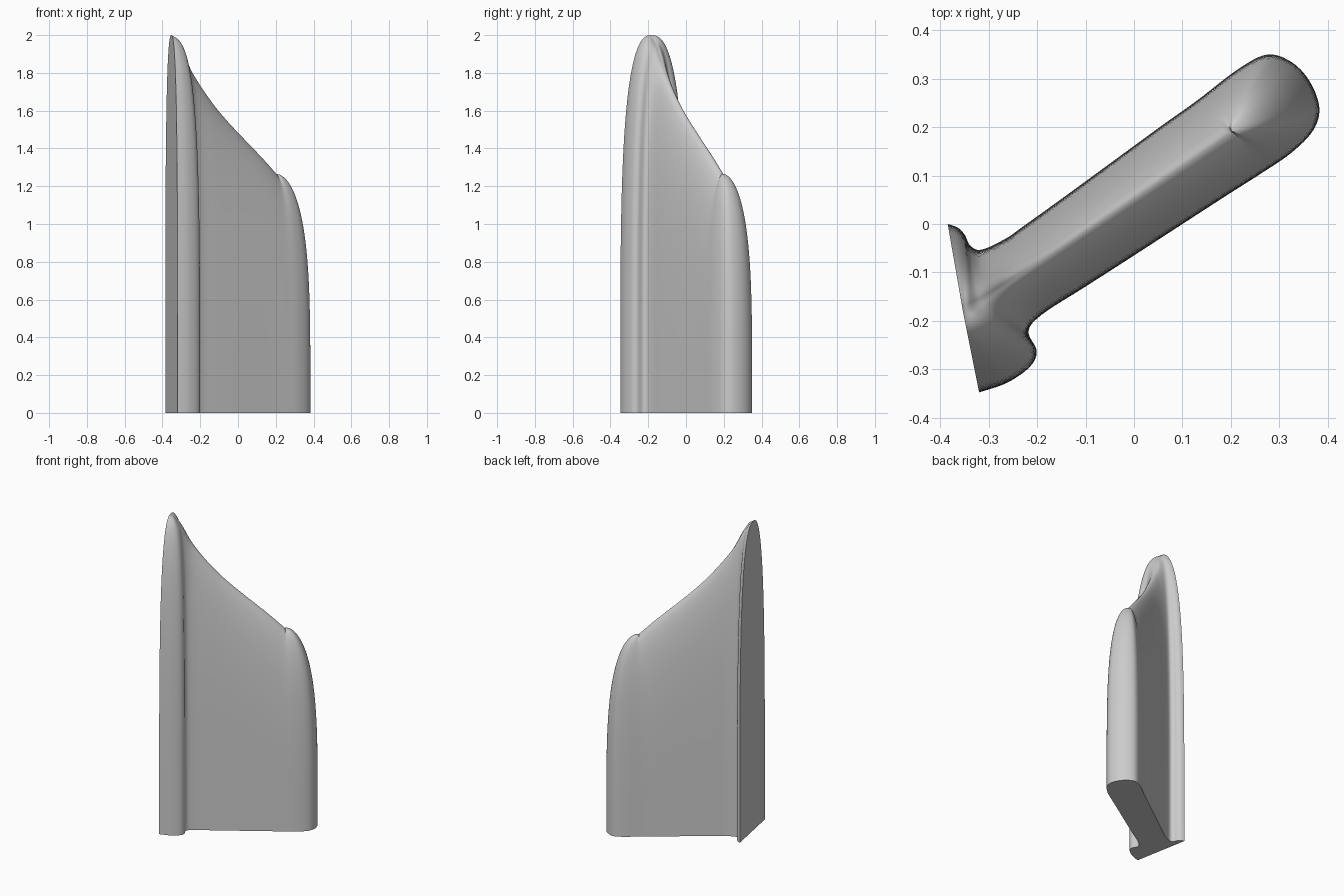
import bpy
import bmesh
import math
from mathutils import Vector

STEPS = 6     # outline points between two control points
RINGS = 40    # levels between the base and the ridge

# Remove the default object
default_cube = bpy.data.objects.get("Cube")
if default_cube:
    bpy.data.objects.remove(default_cube, do_unlink=True)

# Stations along the ridge, flange to tip:
# ridge x, ridge height, front outline x y, back outline x y
STATIONS = [
    (-.353, 2.0, -.32, -.348, -.385, 0),
    (-.35, 1.995, -.262, -.328, -.365, -.007),
    (-.34, 1.985, -.215, -.295, -.35, -.022),
    (-.325, 1.96, -.201, -.262, -.338, -.045),
    (-.3, 1.92, -.218, -.222, -.315, -.053),
    (-.25, 1.81, -.19, -.187, -.265, -.03),
    (-.16, 1.67, -.098, -.128, -.225, -.002),
    (-.06, 1.545, 0, -.065, -.125, .07),
    (.12, 1.355, .182, .053, .05, .198),
    (.2, 1.265, .262, .104, .13, .255),
]
# Rounded outer end of the blade
TIP = [(.325, .147), (.37, .193), (.383, .24), (.363, .295),
       (.325, .335), (.275, .35), (.215, .32)]


def smooth_path(points, steps):
    """Open Catmull-Rom curve through points of any dimension."""
    path = []
    last = len(points) - 1
    for i in range(last):
        a, b = points[max(i - 1, 0)], points[i]
        c, d = points[i + 1], points[min(i + 2, last)]
        for k in range(steps):
            t = k / steps
            path.append(b + (c - a) * (t / 2)
                        + (a * 2 - b * 5 + c * 4 - d) * (t * t / 2)
                        + (b * 3 - a - c * 3 + d) * (t ** 3 / 2))
    path.append(points[last])
    return path


def make_material(name, color):
    material = bpy.data.materials.new(name)
    material.use_nodes = True
    material.diffuse_color = color
    for node in material.node_tree.nodes:
        if node.type == "BSDF_PRINCIPLED":
            node.inputs["Base Color"].default_value = color
            node.inputs["Roughness"].default_value = 0.6
    return material


def ridge_y(x):
    return 0.0566 + 0.68 * x


def build_outline():
    """Outline points paired with their ridge x and ridge height."""
    end_x, end_z = STATIONS[-1][:2]
    front = [Vector((fx, fy, rx, rz)) for rx, rz, fx, fy, bx, by in STATIONS]
    back = [Vector((bx, by, rx, rz)) for rx, rz, fx, fy, bx, by in STATIONS]
    tip = [Vector((x, y, end_x, end_z)) for x, y in TIP]
    return smooth_path(front + tip + back[::-1], STEPS)


def build_finned_body():
    outline = build_outline()
    flange_x, tip_x = STATIONS[0][0], STATIONS[-1][0]
    bm = bmesh.new()

    # Rings shrink from the outline onto the ridge line
    rings = []
    for level in range(RINGS + 1):
        angle = math.pi / 2 * level / RINGS
        rise = math.sqrt(math.sin(angle))
        spread = max(math.cos(angle), 0.0) if level < RINGS else 0.0
        ring = []
        for x, y, rx, rz in outline:
            rx = min(max(rx, flange_x), tip_x)
            # The flat flange face keeps a fuller arch than the blade
            fullness = min((rx - flange_x) / 0.1, 1.0)
            width = spread ** (0.8 + 0.2 * fullness)
            ry = ridge_y(rx)
            ring.append(bm.verts.new((rx + (x - rx) * width,
                                      ry + (y - ry) * width,
                                      rz * rise)))
        rings.append(ring)

    # Walls, including the flat flange face that closes each ring
    count = len(outline)
    for low, high in zip(rings, rings[1:]):
        for i in range(count):
            j = (i + 1) % count
            bm.faces.new((low[i], low[j], high[j], high[i]))
    bm.faces.new(rings[0][::-1])

    bmesh.ops.remove_doubles(bm, verts=bm.verts[:], dist=0.0001)
    bmesh.ops.recalc_face_normals(bm, faces=bm.faces[:])

    mesh = bpy.data.meshes.new("finned_body")
    bm.to_mesh(mesh)
    bm.free()
    body = bpy.data.objects.new("finned_body", mesh)
    bpy.context.collection.objects.link(body)
    return body


body = build_finned_body()
body.data.materials.append(make_material("plain_grey", (0.6, 0.6, 0.6, 1)))

# Smooth surface with crisp flange and base edges
bpy.ops.object.select_all(action="DESELECT")
body.select_set(True)
bpy.context.view_layer.objects.active = body
bpy.ops.object.shade_smooth_by_angle(angle=math.radians(40))
